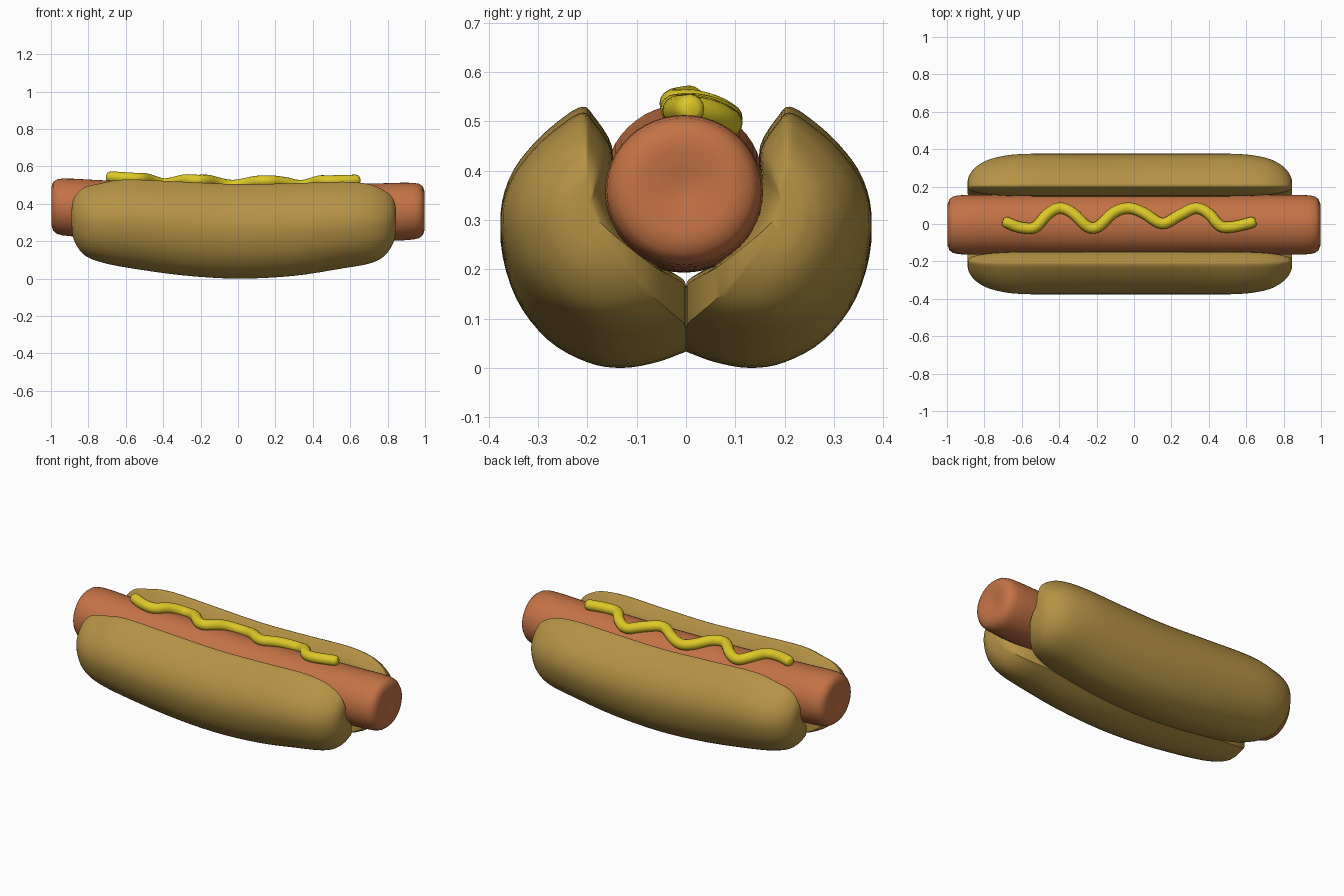
import bpy, bmesh, math
from mathutils import Vector

if "Cube" in bpy.data.objects:
    bpy.data.objects.remove(bpy.data.objects["Cube"])


def spline(pts, n):
    """Catmull-Rom samples through a list of points of any dimension."""
    p = [Vector(q) for q in pts]
    p = [2 * p[0] - p[1]] + p + [2 * p[-1] - p[-2]]
    out = []
    for i in range(1, len(p) - 2):
        a, b, c, d = p[i - 1:i + 3]
        for k in range(n):
            t = k / n
            out.append(0.5 * (2 * b + (c - a) * t + (2 * a - 5 * b + 4 * c - d) * t * t
                              + (3 * b - a - 3 * c + d) * t ** 3))
    return out + [p[-2]]


def material(name, color):
    m = bpy.data.materials.new(name)
    m.diffuse_color = (*color, 1)
    m.use_nodes = True
    m.node_tree.nodes["Principled BSDF"].inputs["Base Color"].default_value = m.diffuse_color
    return m


def loft(name, rings, mat):
    """Skin a list of closed rings and cap both ends."""
    bm = bmesh.new()
    vs = [[bm.verts.new(p) for p in r] for r in rings]
    n = len(vs[0])
    for a, b in zip(vs, vs[1:]):
        for i in range(n):
            j = (i + 1) % n
            bm.faces.new((a[i], a[j], b[j], b[i]))
    bm.faces.new(vs[0])
    bm.faces.new(vs[-1])
    bmesh.ops.recalc_face_normals(bm, faces=bm.faces)
    me = bpy.data.meshes.new(name)
    bm.to_mesh(me)
    bm.free()
    ob = bpy.data.objects.new(name, me)
    bpy.context.collection.objects.link(ob)
    me.materials.append(mat)
    bpy.ops.object.select_all(action='DESELECT')
    ob.select_set(True)
    bpy.context.view_layer.objects.active = ob
    bpy.ops.object.shade_smooth_by_angle(angle=math.radians(50))
    return ob


bun_mat = material("bread", (0.46, 0.29, 0.06))
sausage_mat = material("meat", (0.55, 0.17, 0.06))
mustard_mat = material("mustard_yellow", (0.72, 0.58, 0.02))

# Bun: one half section (y, z), hugging the sausage on its inner side
section = spline([(0, .035), (.06, .012), (.13, 0), (.2, .012), (.28, .06), (.345, .15),
                  (.376, .27), (.36, .37), (.31, .45), (.25, .51), (.21, .535),
                  (.188, .515), (.15, .445), (.15, .36), (.11, .245), (.05, .165), (0, .13)], 4)
# Stations along x: x, lowest z, highest z, width factor
stations = spline([(-.89, .28, .37, .15), (-.885, .235, .41, .28), (-.865, .18, .45, .48),
                   (-.82, .125, .488, .7), (-.74, .09, .508, .88), (-.6, .06, .53, .99),
                   (-.3, .018, .518, 1), (0, 0, .505, 1), (.3, .015, .51, 1),
                   (.56, .055, .518, .99), (.7, .08, .505, .88), (.775, .115, .475, .7),
                   (.82, .17, .44, .48), (.84, .225, .40, .28), (.845, .27, .36, .15)], 4)
bun = loft("bun_halves", [[(x, .2 + (y - .2) * w, lo + z / .535 * (hi - lo)) for y, z in section]
                          for x, lo, hi, w in stations], bun_mat)
mirror = bun.modifiers.new("other_half", 'MIRROR')
mirror.use_axis = (False, True, False)
mirror.use_mirror_merge = False


# Sausage: gently sagging rod with rounded, slightly dimpled ends
def sag(x):
    return .349 - .012 * x + .026 * x * x


end = [(.985, .012), (.99, .04), (.998, .09), (.996, .112), (.988, .135), (.97, .15),
       (.94, .157), (.88, .16)]
profile = [(-x, r) for x, r in end] + [(x / 10, .16) for x in range(-8, 9)] + end[::-1]
loft("sausage", [[(x, -.004 + r * math.cos(a), sag(x) + .965 * r * math.sin(a))
                  for a in [math.tau * k / 48 for k in range(48)]] for x, r in profile], sausage_mat)

# Mustard: wavy tube lying on top of the sausage
path = spline([(-.68, .008), (-.61, -.018), (-.53, -.018), (-.465, .05), (-.4, .085), (-.33, .06),
               (-.25, -.013), (-.19, -.013), (-.11, .06), (-.03, .085), (.05, .06),
               (.15, .002), (.24, .045), (.33, .085), (.4, .055), (.46, -.01),
               (.53, -.015), (.63, .008)], 4)
path = [Vector((x, y, sag(x) + .019 + math.sqrt(.155 ** 2 - y * y))) for x, y in path]
rings = []


def tube_ring(p, tangent, r):
    side = tangent.cross(Vector((0, 0, 1))).normalized()
    up = side.cross(tangent).normalized()
    rings.append([p + r * (math.cos(a) * side + math.sin(a) * up)
                  for a in [math.tau * k / 16 for k in range(16)]])


last = len(path) - 1
tan = [(path[min(i + 1, last)] - path[max(i - 1, 0)]).normalized() for i in range(last + 1)]
caps = [(.023, .012), (.02, .02), (.012, .027)]
for d, r in caps:
    tube_ring(path[0] - d * tan[0], tan[0], r)
for p, t in zip(path, tan):
    tube_ring(p, t, .03)
for d, r in caps[::-1]:
    tube_ring(path[-1] + d * tan[-1], tan[-1], r)
loft("mustard", rings, mustard_mat)
